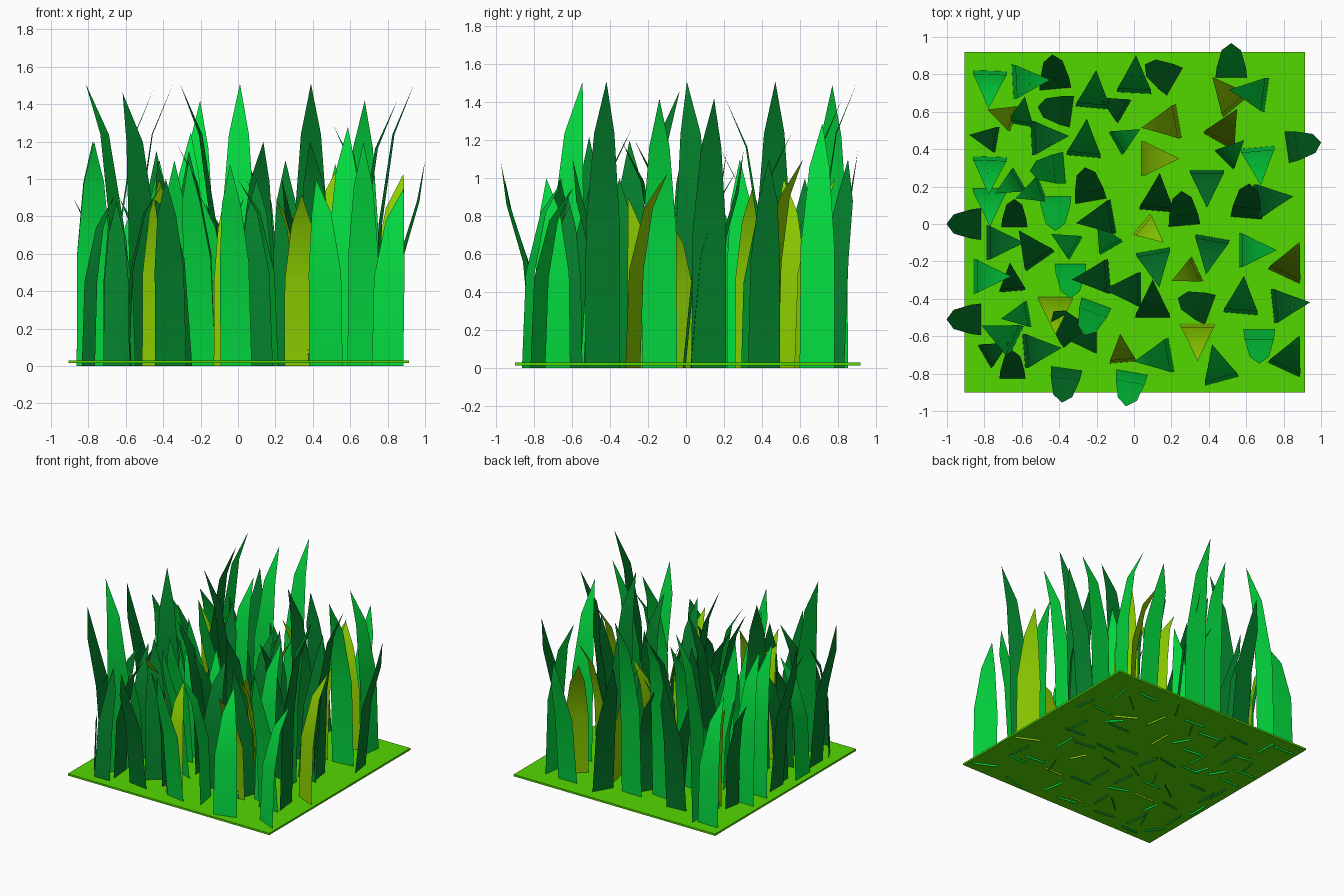
import bpy, bmesh, math

def mat(name, rgb):
    m = bpy.data.materials.new(name)
    m.diffuse_color = (*rgb, 1)
    return m

SOIL = mat("lawn green", (0.085, 0.69, 0.0))
BRIGHT = mat("bright green", (0.001, 0.70, 0.05))
DARK = mat("deep green", (0.001, 0.215, 0.024))
OLIVE = mat("yellow green", (0.27, 0.63, 0.0))

# blade profiles: (height fraction, lean fraction, width fraction)
ARCHED = [(0, 0, 1), (.5, .1, .97), (.82, .45, .58), (1, 1, 0)]
UPRIGHT = [(0, 0, 1), (.52, .3, .92), (.8, .8, .6), (1, 1, 0)]

def blades(name, material, profile, spots):
    """One mesh of thin blades; each spot is base x, base y, lean angle, height."""
    bm = bmesh.new()
    for x, y, ang, h in spots:
        a = math.radians(ang)
        dx, dy = math.cos(a), math.sin(a)
        w = .14 if h < .91 else .185 if profile is ARCHED else .17
        lean = w * 1.1
        prev = None
        for fz, fl, fw in profile:
            cx, cy, s = x + dx * lean * fl, y + dy * lean * fl, w * fw / 2
            if fw:
                row = [bm.verts.new((cx + k * dy * s, cy - k * dx * s, h * fz)) for k in (-1, 1)]
            else:
                row = [bm.verts.new((cx, cy, h))]
            if prev:
                bm.faces.new(prev + row[::-1]).smooth = True
            prev = row
    me = bpy.data.meshes.new(name)
    bm.to_mesh(me)
    bm.free()
    me.materials.append(material)
    ob = bpy.data.objects.new(name, me)
    bpy.context.collection.objects.link(ob)

# ground slab
bpy.ops.mesh.primitive_cube_add(size=1, location=(.003, .01, .023))
slab = bpy.context.object
slab.name = "ground_slab"
slab.scale = (1.82, 1.82, .015)
slab.data.materials.append(SOIL)

# bright arched blades
blades("bright_arched_blades", BRIGHT, ARCHED, [
    (-.22, .62, 85, 1.42), (0, .70, 87, 1.51), (.71, .69, 172, 1.29),
    (-.10, .43, 30, .9), (-.27, .36, 85, 1.25), (-.61, .53, 80, .8),
    (-.77, .19, 270, 1.2), (-.61, .24, 210, .9), (-.49, .19, 200, .9),
    (.48, .34, 45, .9), (.66, .41, 275, 1.42), (.56, -.14, 0, 1.42),
    (.20, -.70, 190, 1.0), (.47, -.84, 105, 1.0), (-.31, -.13, 150, .85),
    (-.12, -.13, 120, .9), (-.56, -.48, 190, .9), (.80, -.78, 65, .95),
    (.57, -.48, 85, 1.28), (-.63, -.63, 155, 1.51), (-.77, .82, 268, 1.0),
    (-.65, .76, 3, 1.49), (-.77, .36, 268, 1.2), (-.86, -.28, 0, .95)])

# bright upright blades
blades("bright_upright_blades", BRIGHT, UPRIGHT, [
    (.52, .78, 90, 1.08), (-.37, .30, 185, 1.1), (-.42, .15, 270, 1.1),
    (.67, -.56, 270, 1.2), (-.01, -.79, 260, 1.08), (-.20, -.42, 250, 1.1),
    (-.34, -.21, 270, 1.1)])

# deep green arched blades
blades("deep_arched_blades", DARK, ARCHED, [
    (-.05, .60, 150, .9), (-.55, .46, 3, 1.51), (-.73, .45, 170, .9),
    (.12, .07, 85, 1.05), (-.11, .04, 190, 1.51), (.39, .29, 270, 1.51),
    (.65, .12, 8, 1.42), (.42, -.07, 260, 1.2),
    (.74, -.44, 6, 1.51), (.04, -.35, 180, 1.0), (.10, -.14, 280, 1.2),
    (.10, -.5, 90, 1.0), (-.20, -.62, 180, .9),
    (-.13, -.28, 185, 1.2), (-.50, -.20, 125, 1.46), (-.79, -.10, 0, .95),
    (-.65, -.36, 95, .9), (-.80, -.71, 30, .9), (-.59, -.68, 5, 1.0)])

# deep green upright blades
blades("deep_upright_blades", DARK, UPRIGHT, [
    (-.42, .72, 95, 1.15), (.22, .76, 150, 1.1), (-.33, .60, 172, 1.0),
    (-.23, .12, 100, 1.15), (.27, -.01, 95, 1.1), (.815, .41, 8, 1.1),
    (.60, .03, 85, 1.15), (.41, -.46, 160, 1.0), (-.36, -.77, 262, 1.0),
    (-.31, -.61, 130, 1.1), (-.815, 0, 180, 1.22), (-.815, -.51, 180, 1.22),
    (-.64, -.02, 90, .85), (-.65, -.83, 90, .88)])

# yellow green blades
blades("yellow_blades", OLIVE, ARCHED, [
    (.55, .63, 130, 1.0), (.45, .44, 60, 1.1), (.24, .55, 190, 1.0),
    (.04, .35, 0, .95), (-.64, .56, 160, .9), (.04, 0, 320, .8),
    (.34, -.24, 205, .9), (.80, -.28, 65, 1.03), (.34, -.53, 270, .92),
    (-.06, -.74, 95, .9), (-.42, -.39, 270, 1.0)])
